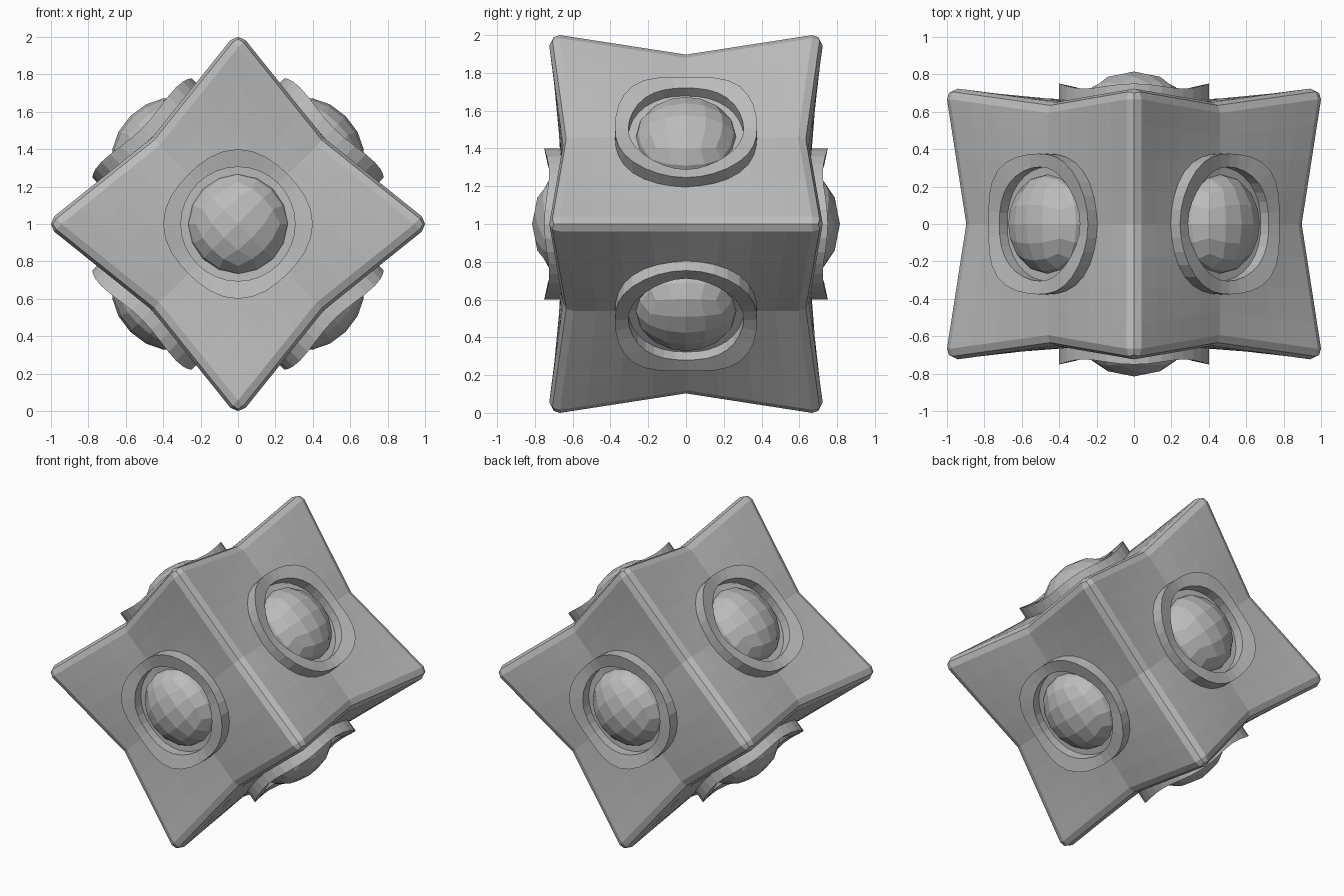
import bpy, bmesh, math
from mathutils import Matrix, Vector

if "Cube" in bpy.data.objects:
    bpy.data.objects.remove(bpy.data.objects["Cube"])

grey = bpy.data.materials.new("plain grey")
grey.diffuse_color = (0.5, 0.5, 0.5, 1)
grey.use_nodes = True
grey.node_tree.nodes["Principled BSDF"].inputs["Base Color"].default_value = grey.diffuse_color

# The whole block stands on one edge: turned 45 degrees about y
TILT = Matrix.Translation((0, 0, 1)) @ Matrix.Rotation(math.radians(45), 4, 'Y')


def make_object(name, bm, matrix):
    bmesh.ops.recalc_face_normals(bm, faces=bm.faces[:])
    mesh = bpy.data.meshes.new(name)
    bm.to_mesh(mesh)
    bm.free()
    mesh.transform(matrix)
    mesh.materials.append(grey)
    obj = bpy.data.objects.new(name, mesh)
    bpy.context.collection.objects.link(obj)
    return obj


def grid_cube(cuts):
    bm = bmesh.new()
    bmesh.ops.create_cube(bm, size=2)
    bmesh.ops.subdivide_edges(bm, edges=bm.edges[:], cuts=cuts, use_grid_fill=True)
    return bm


# Body: round-chamfered cube, then edge middles and face centres pulled in
CENTRE, EDGE, CORNER, BEVEL = 0.655, 0.651, 0.724, 0.057


def dished(co):
    s = [min(1, abs(c) / (1 - BEVEL)) for c in co]
    out = []
    for i, c in enumerate(co):
        a, b = s[i - 1], s[i - 2]
        h = CENTRE * (1 - a) * (1 - b) + EDGE * (a + b - 2 * a * b) + CORNER * a * b
        d = h - (1 - abs(c)) if s[i] >= 1 else s[i] * (h - BEVEL)
        out.append(math.copysign(d, c))
    return out


bm = grid_cube(7)
rims = [e for e in bm.edges if e.calc_face_angle(0) > 0.5]
bmesh.ops.bevel(bm, geom=rims, offset=BEVEL, offset_type='OFFSET', segments=2,
                profile=0.5, affect='EDGES', clamp_overlap=False)
for v in bm.verts:
    v.co = dished(v.co)
top = max((TILT @ v.co).z for v in bm.verts) - 1
bmesh.ops.scale(bm, vec=Vector((1, 1, 1)) / top, verts=bm.verts[:])
make_object("body", bm, TILT)


# Ring that rises and falls with the dished face
def ring_mesh(segments=32):
    bm = bmesh.new()
    loops = []
    for i in range(segments):
        a = 2 * math.pi * i / segments
        wave = -math.cos(4 * a)          # +1 towards the corners
        r_out, r_in = 0.388 + 0.012 * wave, 0.305
        profile = [(r_out, 0.6), (r_out, 0.7375 + 0.0135 * wave),
                   (r_in, 0.722 + 0.008 * wave), (r_in, 0.6)]
        loops.append([bm.verts.new((r * math.cos(a), r * math.sin(a), h))
                      for r, h in profile])
    for i in range(segments):
        a, b = loops[i], loops[(i + 1) % segments]
        for j in range(4):
            k = (j + 1) % 4
            bm.faces.new((a[j], b[j], b[k], a[k]))
    return bm


# Low-poly dome made from a rounded cube
def dome_mesh():
    bm = grid_cube(3)
    for v in bm.verts:
        p = Vector([math.tan(c * math.pi / 4) for c in v.co]).normalized()
        v.co = (p.x * 0.275, p.y * 0.275, 0.615 + p.z * 0.2)
    return bm


# One ring and one dome on each of the six faces
faces = {"front": (0, -1, 0), "back": (0, 1, 0),
         "lower_right": (1, 0, 0), "upper_left": (-1, 0, 0),
         "upper_right": (0, 0, 1), "lower_left": (0, 0, -1)}
for label, d in faces.items():
    m = TILT @ Vector(d).to_track_quat('Z', 'Y').to_matrix().to_4x4()
    make_object(label + "_ring", ring_mesh(), m)
    make_object(label + "_dome", dome_mesh(), m)
